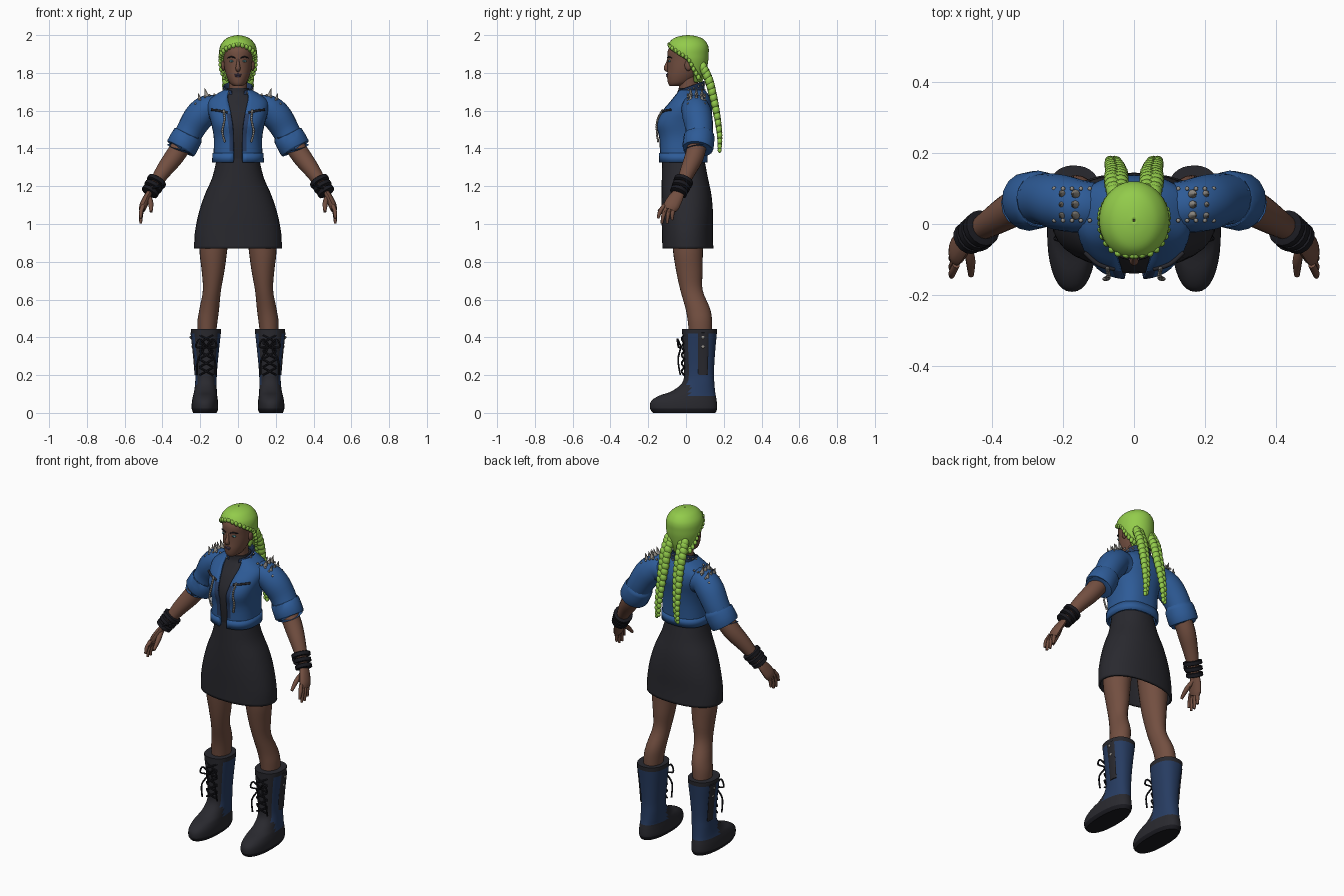
import bpy, bmesh, math
from mathutils import Vector, Matrix

cube = bpy.data.objects.get("Cube")
if cube:
    bpy.data.objects.remove(cube, do_unlink=True)


def material(name, red, green, blue, rough=0.8):
    mat = bpy.data.materials.new(name)
    mat.use_nodes = True
    colour = (red, green, blue, 1)
    mat.diffuse_color = colour
    shader = mat.node_tree.nodes["Principled BSDF"]
    shader.inputs["Base Color"].default_value = colour
    shader.inputs["Roughness"].default_value = rough
    return mat


skin = material("brown skin", .17, .078, .052)
lime = material("lime hair", .29, .60, .07)
denim = material("blue denim", .027, .105, .31)
navy = material("navy leather", .02, .045, .12)
charcoal = material("charcoal cloth", .022, .022, .028)
black = material("black leather", .010, .010, .014)
metal = material("dull metal", .30, .28, .25)
lip = material("mauve lips", .09, .06, .10)
teal = material("teal eyes", .12, .38, .42)


def finish(name, bm, mats, mirror=False, thick=0, rule=None):
    """Turn a bmesh into a smooth shaded object, optionally mirrored in x."""
    mats = mats if isinstance(mats, list) else [mats]
    bm.normal_update()
    if rule:
        for face in bm.faces:
            face.material_index = rule(face.calc_center_median(), face.normal)
    mesh = bpy.data.meshes.new(name)
    bm.to_mesh(mesh)
    bm.free()
    for mat in mats:
        mesh.materials.append(mat)
    obj = bpy.data.objects.new(name, mesh)
    bpy.context.collection.objects.link(obj)
    bpy.ops.object.select_all(action='DESELECT')
    obj.select_set(True)
    bpy.context.view_layer.objects.active = obj
    bpy.ops.object.shade_smooth_by_angle(angle=math.radians(45))
    if thick:
        obj.modifiers.new("thickness", 'SOLIDIFY').thickness = thick
    if mirror:
        obj.modifiers.new("mirror", 'MIRROR').use_mirror_merge = False
    return obj


def spline(points, steps):
    """Catmull-Rom interpolation of tuples of any length."""
    out = []
    last = len(points) - 1
    for i in range(last):
        quad = [points[max(0, min(last, i + k))] for k in (-1, 0, 1, 2)]
        for s in range(steps):
            t = s / steps
            out.append([b + t / 2 * (c - a + t * (2*a - 5*b + 4*c - d + t * (3*(b - c) + d - a)))
                        for a, b, c, d in zip(*quad)])
    return out + [list(points[-1])]


def skin_rings(bm, rings, caps):
    """Bridge equal rings of points with quads and close the ends with fans."""
    rows = [[bm.verts.new(p) for p in ring] for ring in rings]
    for low, high in zip(rows, rows[1:]):
        for j in range(len(low) - 1):
            bm.faces.new((low[j], low[j + 1], high[j + 1], high[j]))
    for row, flip in ((rows[0], True), (rows[-1], False)):
        if caps:
            hub = bm.verts.new(sum((v.co for v in row[:-1]), Vector()) / (len(row) - 1))
            for a, b in zip(row, row[1:]):
                bm.faces.new((b, a, hub) if flip else (a, b, hub))
    bmesh.ops.remove_doubles(bm, verts=bm.verts, dist=.0002)


def loft(name, rows, mats, sides=32, power=2, steps=4, caps=True, tilt=0, **options):
    """Stack level ovals: (z, centre x, half width, front y, back y, front gap angle)."""
    bm = bmesh.new()
    rings = []
    for z, cx, rx, front, back, *gap in spline(rows, steps):
        gap = max(0, gap[0]) if gap else 0
        ring = []
        for j in range(sides + 1):
            a = gap + (math.tau - 2 * gap) * j / sides
            s, c = (math.copysign(abs(f) ** (2 / power), f) for f in (math.sin(a), math.cos(a)))
            y = (front + back) / 2 - c * (back - front) / 2
            ring.append((cx + rx * s, y, z + tilt * y))
        rings.append(ring)
    skin_rings(bm, rings, caps)
    return finish(name, bm, mats, **options)


def sweep(name, paths, mat, sides=12, flat=1, steps=4, mirror=True):
    """Round tubes along paths of (x, y, z, radius)."""
    bm = bmesh.new()
    for path in paths:
        points = spline(path, steps)
        rings = []
        for i, (x, y, z, r) in enumerate(points):
            ahead, behind = points[min(i + 1, len(points) - 1)], points[max(i - 1, 0)]
            along = (Vector(ahead[:3]) - Vector(behind[:3])).normalized()
            u = along.cross(Vector((0, 1, 0))).normalized()
            v = along.cross(u)
            angles = [math.tau * j / sides for j in range(sides + 1)]
            rings.append([Vector((x, y, z)) + r * (flat * math.cos(a) * u + math.sin(a) * v) for a in angles])
        skin_rings(bm, rings, True)
    bmesh.ops.recalc_face_normals(bm, faces=bm.faces)
    return finish(name, bm, mat, mirror=mirror)


def balls(name, items, mat, mirror=True, detail=2):
    """Ellipsoids given as (position, radii)."""
    bm = bmesh.new()
    for place, radii in items:
        fit = Matrix.Translation(place) @ Matrix.Diagonal((*radii, 1))
        bmesh.ops.create_icosphere(bm, subdivisions=detail, radius=1, matrix=fit)
    return finish(name, bm, mat, mirror=mirror)


def braid(name, path, steps):
    """Alternating overlapping strands along a path."""
    items = []
    for i, (x, y, z, r) in enumerate(spline(path, steps)):
        side = .35 * r * (-1) ** i
        items.append(((x + side, y, z), (r * .8, r * .75, r)))
    balls(name, items, lime)


# Head and face
loft("head", [(1.73, 0, .02, -.085, -.03), (1.745, 0, .042, -.095, .02), (1.78, 0, .06, -.1, .06),
              (1.82, 0, .071, -.098, .08), (1.87, 0, .077, -.098, .1), (1.92, 0, .08, -.096, .1),
              (1.96, 0, .06, -.07, .08)], skin)
loft("neck", [(1.6, 0, .06, -.04, .09), (1.68, 0, .05, -.035, .075), (1.78, 0, .048, -.04, .06)], skin)
sweep("nose", [[(0, -.092, 1.875, .006), (0, -.099, 1.85, .008), (0, -.105, 1.825, .013),
                (0, -.094, 1.812, .01)]], skin, mirror=False)
balls("ears", [((.077, .012, 1.84), (.011, .02, .03))], skin)
balls("eyes", [((.032, -.087, 1.862), (.015, .007, .006))], teal)
balls("pupils", [((.032, -.093, 1.862), (.004, .003, .004))], black)
balls("lips", [((0, -.098, 1.791), (.02, .008, .005)), ((0, -.097, 1.783), (.017, .009, .006))], lip, False)
sweep("eyebrows", [[(.014, -.098, 1.879, .003), (.035, -.092, 1.885, .004), (.055, -.076, 1.879, .002)]], black)

# Hair cap, hairline plaits and long braids
loft("hair_cap", [(1.75, 0, .055, -.05, .085, 2), (1.8, 0, .08, -.07, .105, 1.85),
                  (1.86, 0, .097, -.09, .117, 1.6), (1.9, 0, .1, -.1, .12, 1.2),
                  (1.93, 0, .098, -.1, .12, .7), (1.955, 0, .088, -.092, .112, 0),
                  (1.98, 0, .065, -.07, .09, 0), (1.994, 0, .035, -.035, .055, 0),
                  (2, 0, .004, .006, .014, 0)], lime, caps=False, thick=.02)
braid("hairline_plaits", [(0, -.09, 1.95, .012), (.05, -.079, 1.935, .013), (.082, -.035, 1.905, .014),
                          (.088, .01, 1.875, .014), (.085, .04, 1.82, .014), (.065, .07, 1.77, .016)], 5)
braid("long_braids", [(.045, .09, 1.83, .03), (.05, .122, 1.76, .031), (.05, .145, 1.67, .029),
                      (.055, .165, 1.57, .025), (.06, .178, 1.47, .02), (.065, .178, 1.39, .014)], 6)

# Shirt and skirt
loft("shirt", [(1.3, 0, .1, -.12, .09), (1.5, 0, .12, -.14, .1), (1.6, 0, .13, -.108, .11),
               (1.66, 0, .11, -.065, .1), (1.69, 0, .068, -.045, .09), (1.72, 0, .056, -.04, .08)],
     charcoal, power=2.3)
loft("skirt", [(.87, 0, .232, -.125, .145), (.95, 0, .229, -.127, .142), (1.05, 0, .21, -.13, .143),
               (1.15, 0, .178, -.13, .135), (1.25, 0, .135, -.128, .115), (1.38, 0, .105, -.125, .09)],
     charcoal, power=2.2, caps=False, thick=.012)

# Open jacket with hem band and collar
loft("jacket", [(1.33, 0, .132, -.138, .108, .12), (1.45, 0, .128, -.142, .115, .12),
                (1.53, 0, .142, -.157, .125, .14), (1.6, 0, .16, -.125, .138, .18),
                (1.65, 0, .158, -.085, .132, .25), (1.685, 0, .118, -.06, .118, .4),
                (1.71, 0, .075, -.045, .1, .6)], [denim, navy], sides=40, power=2.5,
     caps=False, thick=.012, rule=lambda c, n: int(c.y < -.03 and c.z > 1.4 and abs(c.x) < .05))
loft("hem_band", [(1.325, 0, .137, -.144, .113, .12), (1.375, 0, .136, -.145, .115, .12)], denim,
     sides=40, power=2.5, steps=1, caps=False, thick=.012)
loft("collar", [(1.655, 0, .082, -.058, .105, .5), (1.69, 0, .073, -.05, .097, .45),
                (1.72, 0, .08, -.055, .1, .5)], navy, caps=False, tilt=.35, thick=.008)
studs = []
for i in range(7):
    angle = .7 + i * .37
    x, y = .078 * math.sin(angle), .023 - .078 * math.cos(angle)
    studs += [((x, y, z + .35 * y), (.006, .006, .006)) for z in (1.675, 1.705)]
balls("collar_studs", studs, metal, detail=1)

# Pocket zips and hanging chains
sweep("pocket_zips", [[(.055, -.127, 1.59, .006), (.1, -.114, 1.6, .006), (.14, -.08, 1.605, .006)]], charcoal)
chain = spline([(.075, -.126, 1.6), (.072, -.152, 1.55), (.083, -.155, 1.49), (.072, -.148, 1.44)], 5)
balls("chest_chains", [(p, (.007, .006, .009)) for p in chain], metal, detail=1)

# Sleeves, turned cuffs and shoulder spikes
sweep("sleeves", [[(.1, .045, 1.6, .07), (.155, .05, 1.61, .075), (.205, .06, 1.57, .079),
                   (.25, .07, 1.5, .073), (.29, .065, 1.42, .07)]], denim, sides=20)
sweep("cuffs", [[(.262, .07, 1.475, .074), (.266, .07, 1.467, .081), (.3, .063, 1.405, .083),
                 (.304, .062, 1.398, .075)]], denim, sides=16, steps=2)
sweep("shoulder_spikes", [[(x, y, z, .013), (x + .012, y, z + .045, .001)]
                          for x, z in ((.165, 1.675), (.2, 1.65)) for y in (.025, .055, .085)],
      metal, sides=8, steps=1)
balls("shoulder_studs", [((.125 + .025 * i, y, 1.685 - .003 * i * i), (.007, .007, .007))
                         for i in range(5) for y in (.01, .1)], metal, detail=1)

# Forearms, hands and wristbands
sweep("forearms", [[(.275, .065, 1.45, .05), (.335, .045, 1.36, .051), (.395, .01, 1.28, .042),
                    (.45, -.025, 1.195, .029), (.465, -.035, 1.165, .028)]], skin, sides=16)
sweep("palms", [[(.46, -.03, 1.18, .026), (.48, -.05, 1.145, .037), (.5, -.075, 1.1, .042),
                 (.507, -.085, 1.075, .034)]], skin, flat=.5)
tips = [(-.115, -.148, 1.03), (-.097, -.128, 1.003), (-.077, -.1, 1.003), (-.057, -.073, 1.02)]
fingers = [[(.502, y, 1.1, .011), (.513, (y + tip) / 2 - .006, (1.1 + z) / 2, .011), (.515, tip, z, .007)]
           for y, tip, z in tips]
thumb = [(.472, -.055, 1.145, .013), (.462, -.1, 1.11, .014), (.46, -.145, 1.065, .008)]
sweep("fingers", fingers + [thumb], skin, sides=8)
wrist, arm_line = Vector((.425, -.01, 1.235)), Vector((.05, -.035, -.08))
bands = []
for i in range(3):
    ends = [wrist + arm_line * (.33 * i + k) for k in (0, .03, .22, .25)]
    bands.append([(*p, r - .003 * i) for p, r in zip(ends, (.047, .053, .053, .047))])
sweep("wristbands", bands, black, sides=16, steps=1)
sweep("wristband_straps", [[(.46, -.07, 1.185, .012), (.42, -.06, 1.2, .012), (.392, -.035, 1.215, .008)]],
      black, flat=.5)

# Legs
loft("legs", [(1.05, .115, .08, -.08, .1), (.87, .13, .074, -.07, .09), (.75, .132, .06, -.052, .088),
              (.65, .138, .048, -.03, .088), (.55, .152, .052, -.002, .128), (.48, .162, .053, .01, .138),
              (.38, .167, .045, .02, .135)], skin, sides=24, mirror=True)


def boot_rule(centre, normal):
    if centre.z < .022:
        return 2
    toe = centre.z < (.15 if centre.y < .02 else .09)
    return int(toe or normal.y < -.5 or centre.z > .415)


# Boots with straps, buckles and laces
loft("boots", [(0, .175, .062, -.175, .155), (.022, .175, .07, -.19, .165), (.06, .175, .069, -.186, .163),
               (.09, .174, .064, -.145, .158), (.115, .172, .06, -.075, .154), (.16, .17, .057, -.02, .15),
               (.22, .168, .057, -.01, .148), (.32, .168, .066, -.015, .154), (.42, .169, .078, -.02, .163),
               (.445, .169, .079, -.022, .165)], [navy, charcoal, black], sides=36, power=2.3,
     mirror=True, rule=boot_rule)
sweep("boot_straps", [[(.244, .09, .425, .03), (.232, .09, .31, .028), (.223, .09, .2, .026)]],
      charcoal, flat=.25)
balls("boot_buckles", [((.252 - .01 * i, .09, .4 - .05 * i), (.005, .009, .009)) for i in range(4)], metal, detail=1)
laces = []
for side in (-1, 1):
    for i in range(5):
        z = .2 + .043 * i
        laces.append([(.168 - .035 * side, -.01, z, .005), (.168, -.023, z + .02, .005),
                      (.168 + .035 * side, -.01, z + .04, .005)])
    laces.append([(.168 + side * x, y, z, .005) for x, y, z in
                  ((0, -.027, .35), (.035, -.045, .39), (.055, -.04, .35), (.015, -.03, .34),
                   (.045, -.042, .28), (.05, -.03, .2))])
sweep("boot_laces", laces, black, sides=6)
